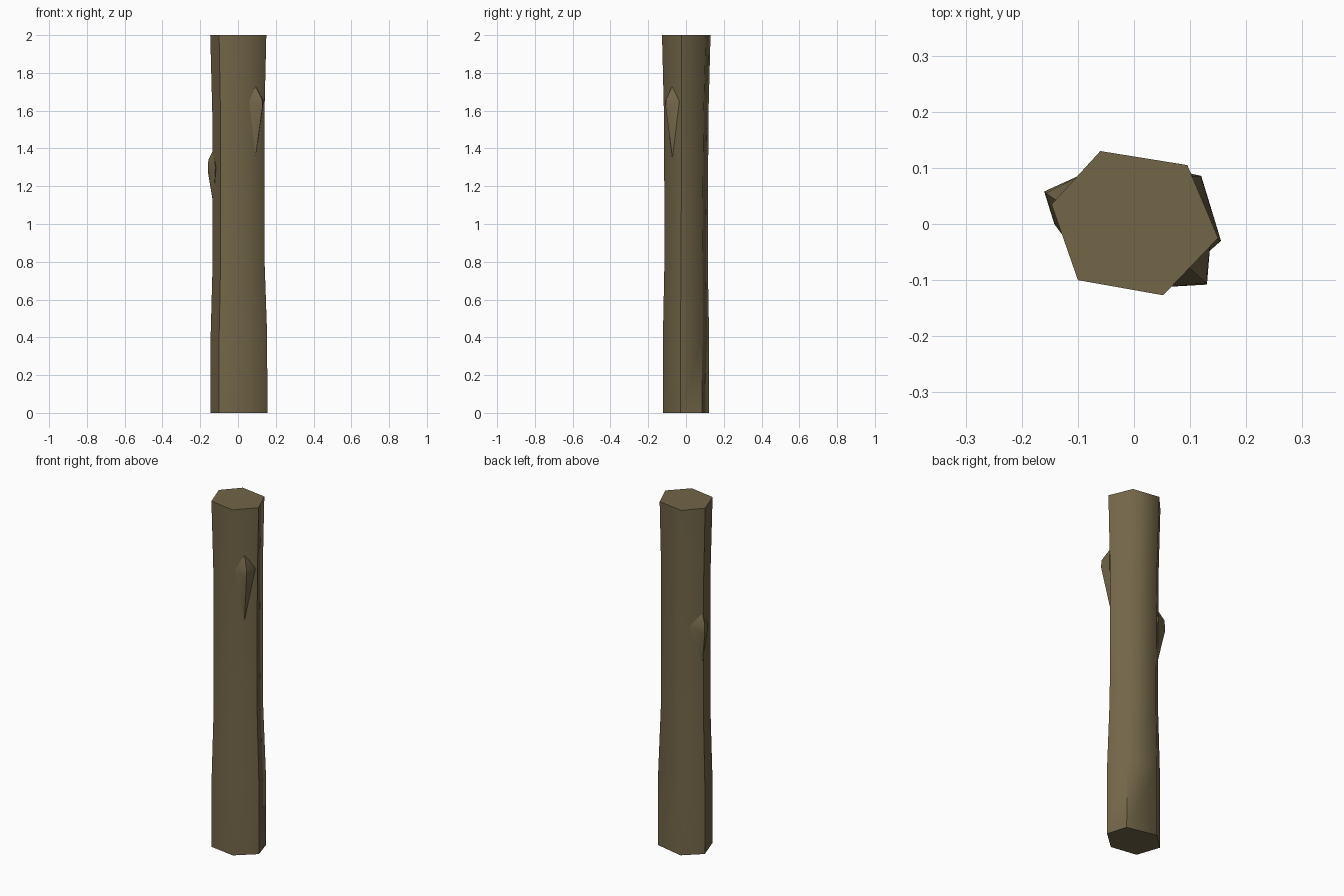
import bpy, bmesh, math

if "Cube" in bpy.data.objects:
    bpy.data.objects.remove(bpy.data.objects["Cube"])

bark = bpy.data.materials.new("brown bark")
bark.diffuse_color = (0.17, 0.132, 0.066, 1)
bark.use_nodes = True
bark.node_tree.nodes["Principled BSDF"].inputs["Base Color"].default_value = bark.diffuse_color


def finish(bm, name):
    bmesh.ops.recalc_face_normals(bm, faces=bm.faces)
    me = bpy.data.meshes.new(name)
    bm.to_mesh(me)
    bm.free()
    me.materials.append(bark)
    ob = bpy.data.objects.new(name, me)
    bpy.context.collection.objects.link(ob)
    bpy.ops.object.select_all(action='DESELECT')
    ob.select_set(True)
    bpy.context.view_layer.objects.active = ob
    bpy.ops.object.shade_smooth_by_angle(angle=math.radians(60))
    return ob


# Trunk: irregular hexagon lofted from bottom to top, with a slight waist and twist
top = [(0.095, 0.105), (-0.06, 0.13), (-0.147, 0.035),
       (-0.10, -0.10), (0.052, -0.127), (0.15, -0.025)]
low = [(0.12, 0.085), (-0.05, 0.122), (-0.145, 0.035),
       (-0.10, -0.098), (0.052, -0.122), (0.155, -0.03)]
# height, blend towards the top outline, scale
levels = [(0, 0, 1), (0.4, 0.05, 1), (0.8, 0.4, 0.92),
          (1.2, 0.6, 0.92), (1.6, 0.8, 0.93), (2.0, 1, 1)]
bm = bmesh.new()
rings = []
for z, t, s in levels:
    rings.append([bm.verts.new((s * (a[0] + (b[0] - a[0]) * t),
                                s * (a[1] + (b[1] - a[1]) * t), z))
                  for a, b in zip(low, top)])
for r0, r1 in zip(rings, rings[1:]):
    for i in range(6):
        j = (i + 1) % 6
        bm.faces.new((r0[i], r0[j], r1[j], r1[i]))
bm.faces.new(rings[0][::-1])
bm.faces.new(rings[-1])
finish(bm, "trunk")


# Knots: small faceted stubs that taper down into the bark
def knot(name, points):
    bm = bmesh.new()
    for p in points:
        bm.verts.new(p)
    res = bmesh.ops.convex_hull(bm, input=bm.verts[:])
    junk = {g for g in res["geom_interior"] if isinstance(g, bmesh.types.BMVert)}
    bmesh.ops.delete(bm, geom=list(junk), context='VERTS')
    finish(bm, name)


knot("right_knot", [(0.092, -0.072, 1.35), (0.093, -0.073, 1.73),
                    (0.06, -0.112, 1.65), (0.136, -0.035, 1.65),
                    (0.128, -0.105, 1.66), (0.13, -0.108, 1.62),
                    (0.07, -0.05, 1.6)])
knot("left_knot", [(-0.13, 0.035, 1.10), (-0.132, 0.038, 1.39),
                   (-0.085, 0.092, 1.32), (-0.12, -0.03, 1.30),
                   (-0.142, 0.0, 1.30), (-0.157, 0.055, 1.34),
                   (-0.16, 0.058, 1.28), (-0.08, 0.03, 1.3)])
